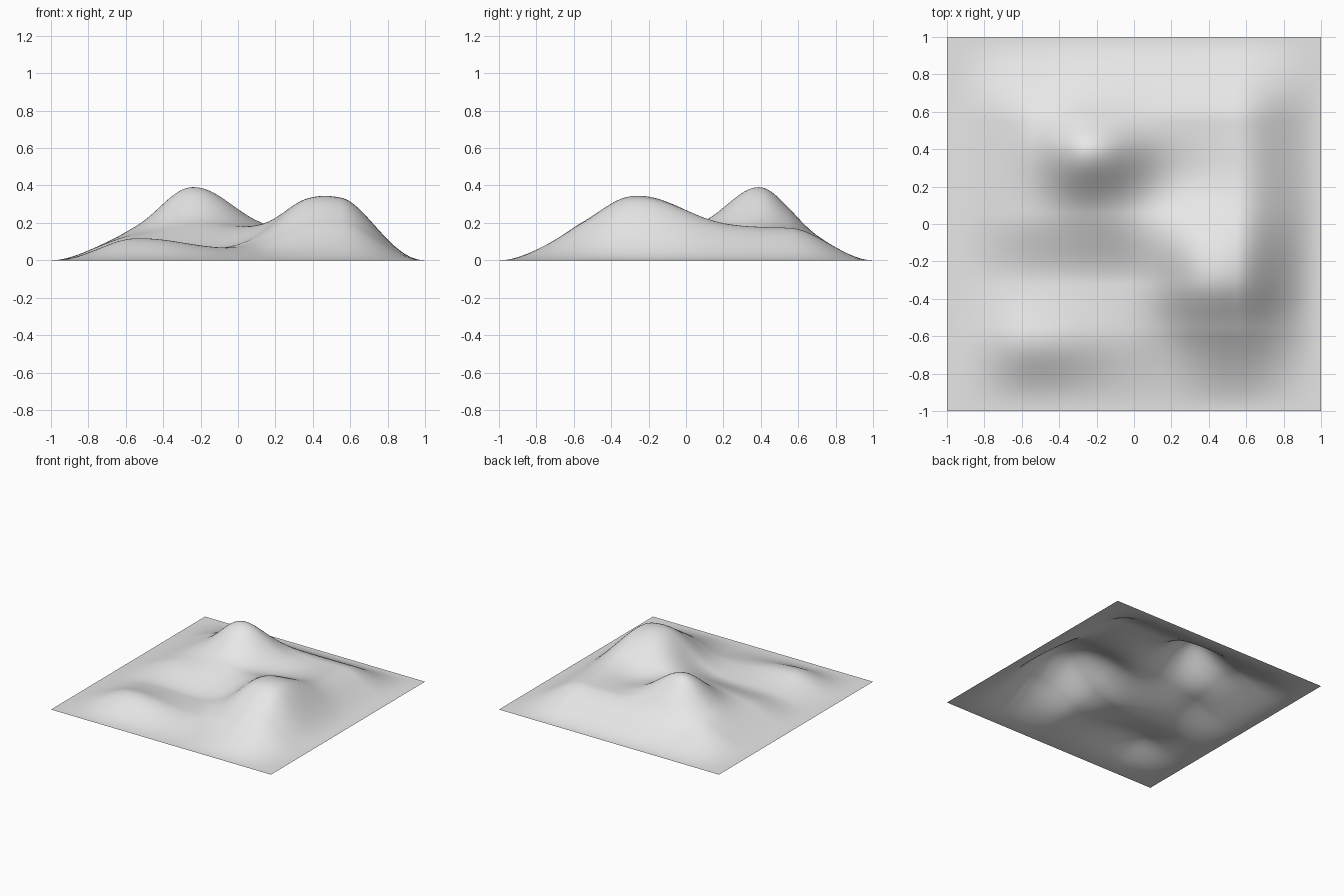
import bpy
import bmesh
from math import exp

cube = bpy.data.objects.get("Cube")
if cube:
    bpy.data.objects.remove(cube, do_unlink=True)


def ramp(t, start, end):
    """Smooth step from 0 to 1 between start and end."""
    u = min(max((t - start) / (end - start), 0.0), 1.0)
    return u * u * (3 - 2 * u)


def mix(a, b, f):
    return a + (b - a) * f


def bump(x, y, cx, cy, west, east, south, north):
    """Rounded hill whose width differs on each side of its centre."""
    dx = (x - cx) / (west if x < cx else east)
    dy = (y - cy) / (south if y < cy else north)
    return exp(-0.5 * (dx * dx + dy * dy))


def height(x, y):
    # Raised northern shelf, with lower ground to the south
    north = mix(0.125, 0.165, ramp(x, -0.7, -0.05))
    south = mix(0.05, 0.13, ramp(x, 0.1, 0.5))
    z = mix(south, north, ramp(y, -0.32, 0.06))
    # Tall peak, broad peak and low front hill
    z += 0.235 * bump(x, y, -0.25, 0.39, 0.17, 0.21, 0.17, 0.14)
    z += 0.215 * bump(x, y, 0.38, -0.28, 0.20, 0.42, 0.19, 0.23)
    z += 0.085 * bump(x, y, -0.52, -0.72, 0.35, 0.25, 0.2, 0.2)
    # Side ridge and the hollow between the peaks
    z += 0.018 * bump(x, y, 0.62, 0.2, 0.2, 0.2, 0.3, 0.3)
    z -= 0.035 * bump(x, y, 0.22, 0.2, 0.18, 0.18, 0.16, 0.16)
    # Fade to flat ground at the border
    return z * ramp(1 - abs(x), 0, 0.45) * ramp(1 - abs(y), 0, 0.45)


# Terrain sheet
bm = bmesh.new()
bmesh.ops.create_grid(bm, x_segments=128, y_segments=128, size=1)
for v in bm.verts:
    v.co.z = height(v.co.x, v.co.y)
for f in bm.faces:
    f.smooth = True
mesh = bpy.data.meshes.new("terrain")
bm.to_mesh(mesh)
bm.free()
terrain = bpy.data.objects.new("terrain", mesh)
bpy.context.collection.objects.link(terrain)

# Plain grey surface
grey = bpy.data.materials.new("light_grey")
grey.use_nodes = True
colour = (0.8, 0.8, 0.8, 1)
grey.diffuse_color = colour
grey.node_tree.nodes["Principled BSDF"].inputs["Base Color"].default_value = colour
mesh.materials.append(grey)
